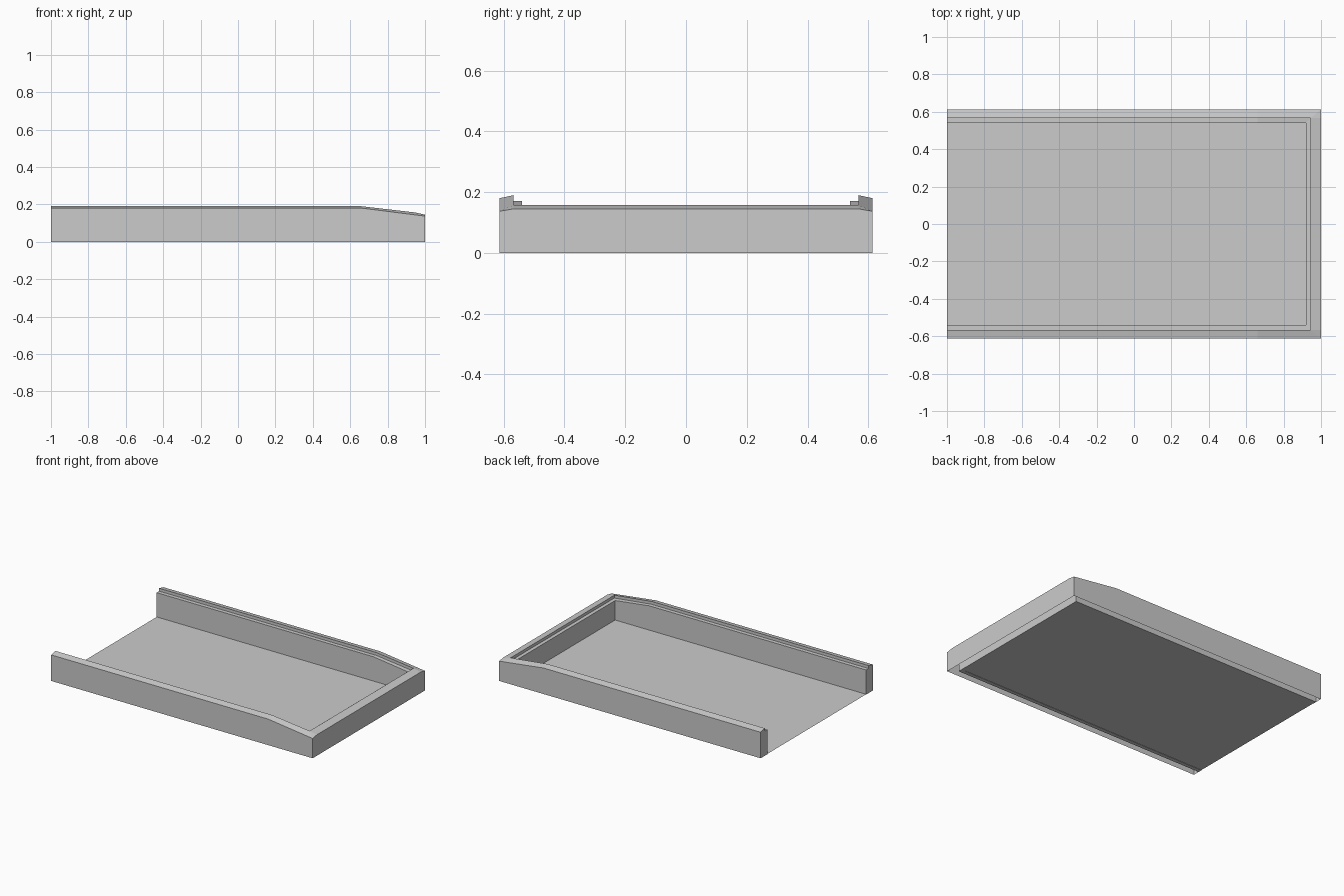
import bpy, bmesh

if "Cube" in bpy.data.objects:
    bpy.data.objects.remove(bpy.data.objects["Cube"])

# Stations along the front half of the U-shaped rim:
# (outer top edge, inner top edge, inner wall xy)
half = [
    ((-1.0, -.613, .18), (-1.0, -.567, .19), (-1.0, -.54)),
    ((.66, -.613, .18), (.66, -.567, .19), (.66, -.54)),
    ((1.0, -.613, .137), (.945, -.567, .157), (.92, -.54)),
    ((1.0, -.567, .145), (.945, -.567, .157), (.92, -.54)),
]


def flip(p):
    return (p[0], -p[1]) + tuple(p[2:])


stations = half + [tuple(flip(p) for p in s) for s in reversed(half)]
STEP = .02


def sweep(name, sections, closed):
    """Skin matching cross-sections and cap both ends."""
    bm = bmesh.new()
    rows = [[bm.verts.new(p) for p in sec] for sec in sections]
    n = len(rows[0])
    for a, b in zip(rows, rows[1:]):
        for i in range(n if closed else n - 1):
            j = (i + 1) % n
            bm.faces.new((a[i], b[i], b[j], a[j]))
    bm.faces.new(rows[0])
    bm.faces.new(rows[-1][::-1])
    bmesh.ops.remove_doubles(bm, verts=bm.verts, dist=1e-5)
    bmesh.ops.recalc_face_normals(bm, faces=bm.faces)
    mesh = bpy.data.meshes.new(name)
    bm.to_mesh(mesh)
    bm.free()
    obj = bpy.data.objects.new(name, mesh)
    bpy.context.collection.objects.link(obj)
    return obj


# Outer rim: side wall and bevelled top, open underneath
sweep("outer_rim", [
    [(o[0], o[1], 0), o, i, (i[0], i[1], 0)] for o, i, l in stations
], False)

# Inner frame: solid strip forming the stepped ledge
sweep("inner_ledge", [
    [(i[0], i[1], 0), (i[0], i[1], i[2] - STEP),
     (l[0], l[1], i[2] - STEP), (l[0], l[1], 0)] for o, i, l in stations
], True)

# Thin floor panel
bm = bmesh.new()
bm.faces.new([bm.verts.new(p) for p in
              ((-1, -.54, .002), (.92, -.54, .002), (.92, .54, .002), (-1, .54, .002))])
mesh = bpy.data.meshes.new("floor_panel")
bm.to_mesh(mesh)
bm.free()
bpy.context.collection.objects.link(bpy.data.objects.new("floor_panel", mesh))
